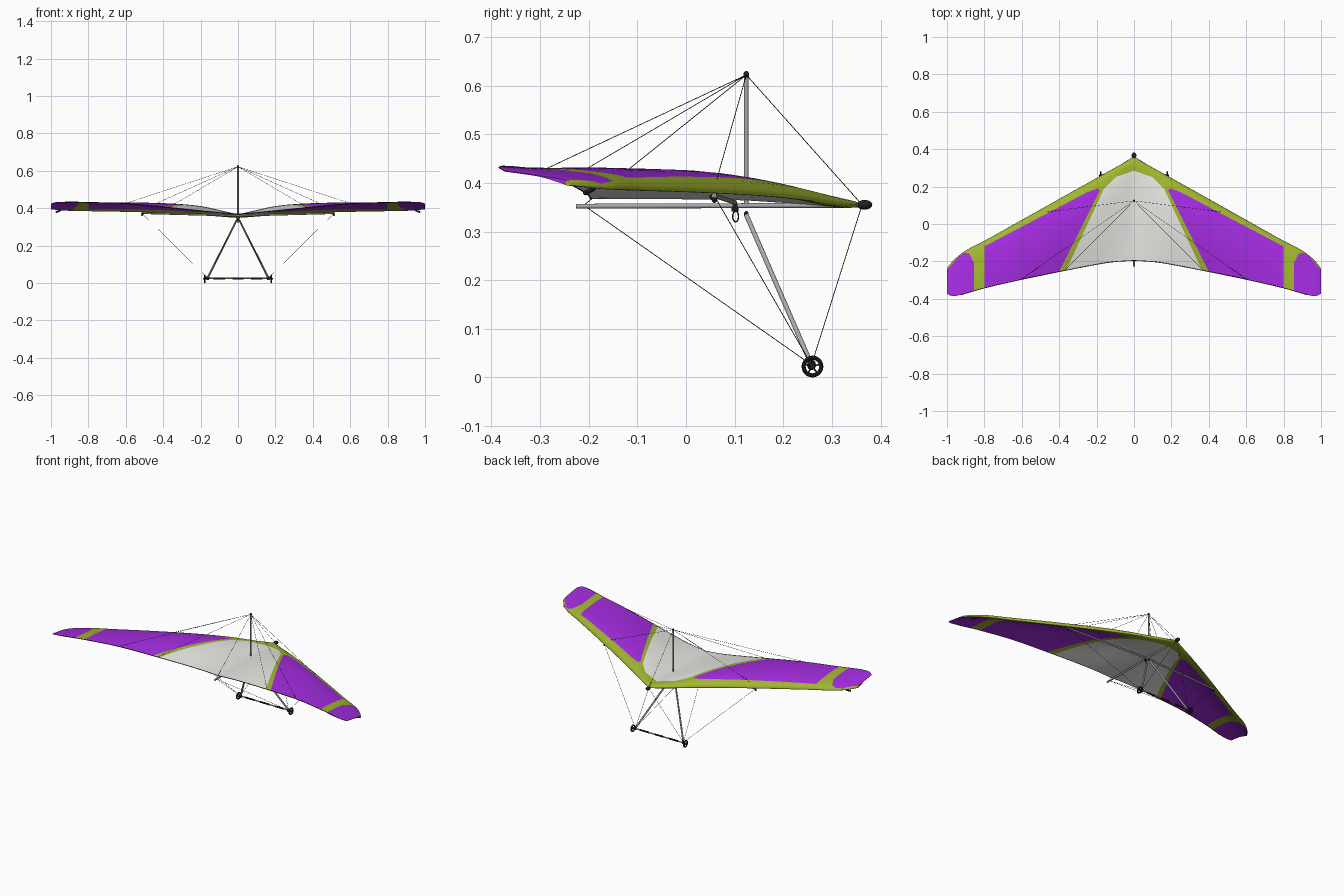
import bpy, bmesh, math
from mathutils import Vector, Matrix

if "Cube" in bpy.data.objects:
    bpy.data.objects.remove(bpy.data.objects["Cube"])


def material(name, rgb):
    m = bpy.data.materials.new(name)
    m.diffuse_color = (*rgb, 1)
    m.use_nodes = True
    m.node_tree.nodes["Principled BSDF"].inputs["Base Color"].default_value = m.diffuse_color
    return m


GREEN = material("lime_sail", (0.36, 0.47, 0.03))
PURPLE = material("purple_sail", (0.37, 0.025, 0.75))
WHITE = material("white_sail", (0.80, 0.80, 0.77))
METAL = material("grey_metal", (0.40, 0.40, 0.42))
BLACK = material("black_fittings", (0.015, 0.015, 0.017))


def finish(name, bm, mats, angle=40):
    me = bpy.data.meshes.new(name)
    bm.to_mesh(me)
    bm.free()
    ob = bpy.data.objects.new(name, me)
    bpy.context.collection.objects.link(ob)
    for m in mats:
        me.materials.append(m)
    bpy.ops.object.select_all(action='DESELECT')
    ob.select_set(True)
    bpy.context.view_layer.objects.active = ob
    bpy.ops.object.shade_smooth_by_angle(angle=math.radians(angle))
    return ob


def add_rod(bm, a, b, r, sides=10):
    a, b = Vector(a), Vector(b)
    rot = (b - a).to_track_quat('Z', 'Y').to_matrix().to_4x4()
    bmesh.ops.create_cone(bm, cap_ends=True, segments=sides, radius1=r, radius2=r,
                          depth=(b - a).length,
                          matrix=Matrix.Translation((a + b) / 2) @ rot)


def rods(name, segs, r, mat, sides=10):
    bm = bmesh.new()
    for a, b in segs:
        add_rod(bm, a, b, r, sides)
    return finish(name, bm, [mat])


def ball(name, co, size, mat):
    bm = bmesh.new()
    bmesh.ops.create_uvsphere(bm, u_segments=14, v_segments=10, radius=1,
                              matrix=Matrix.Translation(co) @ Matrix.Diagonal((*size, 1)))
    return finish(name, bm, [mat])


def add_ring(bm, co, ry, rz, r, n=24, k=8):
    # ring in the yz plane
    rows = []
    for i in range(n):
        a = math.tau * i / n
        rows.append([bm.verts.new((co[0] + r * math.sin(math.tau * j / k),
                                   co[1] + (ry + r * math.cos(math.tau * j / k)) * math.cos(a),
                                   co[2] + (rz + r * math.cos(math.tau * j / k)) * math.sin(a)))
                     for j in range(k)])
    for i in range(n):
        p, q = rows[i], rows[(i + 1) % n]
        for j in range(k):
            bm.faces.new((p[j], q[j], q[(j + 1) % k], p[(j + 1) % k]))


# --- sail: stations of x, front y, rear y, front z, rear z, camber, thickness
STATIONS = [
    (0.00, 0.357, -0.195, 0.355, 0.368, 0.005, 0.018),
    (0.10, 0.302, -0.201, 0.360, 0.376, 0.021, 0.024),
    (0.20, 0.246, -0.216, 0.368, 0.386, 0.034, 0.026),
    (0.37, 0.151, -0.249, 0.377, 0.403, 0.036, 0.026),
    (0.60, 0.022, -0.296, 0.384, 0.424, 0.026, 0.024),
    (0.80, -0.090, -0.342, 0.388, 0.431, 0.016, 0.021),
    (0.90, -0.142, -0.371, 0.390, 0.433, 0.011, 0.018),
    (0.95, -0.180, -0.384, 0.392, 0.433, 0.008, 0.015),
    (0.98, -0.211, -0.383, 0.395, 0.430, 0.006, 0.012),
    (1.00, -0.238, -0.372, 0.397, 0.424, 0.004, 0.009),
]
CHORD = [0, .004, .014, .03, .05, .08, .12, .18, .25, .33, .42, .5, .6, .7, .8, .9, 1]


def section(s):
    x, y0, y1, z0, z1, camber, thick = s

    def point(t, side):
        z = z0 + (z1 - z0) * t + camber * math.sin(math.pi * t ** 0.78)
        h = thick / 2 * math.sqrt(min(t / 0.05, 1)) * max(0, 1 - t / 0.45)
        return (x, y0 + (y1 - y0) * t, z + side * (h + (0.001 if t > 0 else 0)))
    return [point(t, 1) for t in reversed(CHORD)] + [point(t, -1) for t in CHORD[1:]]


def fine_stations(steps=4):
    out = []
    for i in range(len(STATIONS) - 1):
        s = [Vector(STATIONS[max(0, min(len(STATIONS) - 1, i + k))]) for k in (-1, 0, 1, 2)]
        span = s[2][0] - s[1][0]
        m1 = (s[2] - s[0]) / (s[2][0] - s[0][0]) * span
        m2 = (s[3] - s[1]) / (s[3][0] - s[1][0]) * span
        for k in range(steps):
            u = k / steps
            out.append(s[1] * (2*u**3 - 3*u*u + 1) + m1 * (u**3 - 2*u*u + u)
                       + s[2] * (3*u*u - 2*u**3) + m2 * (u**3 - u*u))
    return out + [Vector(STATIONS[-1])]


# convex colour panels seen from above, outlined clockwise
PANELS = [
    (1, [(.40, -.255), (.182, .18), (.195, .19), (.25, .17), (.8, -.12), (.8, -.5)]),
    (1, [(.855, -.5), (.855, -.21), (.88, -.16), (.905, -.153), (.94, -.175), (1.0, -.247)]),
    (2, [(0, .285), (.1, .25), (.16, .19), (.362, -.245)]),
]

bm = bmesh.new()
stations = fine_stations()
rows = [[bm.verts.new(p) for p in section(s)] for s in stations]
for p, q in zip(rows, rows[1:]):
    for j in range(len(p)):
        k = (j + 1) % len(p)
        bm.faces.new((p[j], p[k], q[k], q[j]))
n = len(CHORD)
last = rows[-1]
for i in range(n - 1):          # tip cap
    lo, lo2 = last[2 * n - 2 - i], last[2 * n - 3 - i]
    bm.faces.new([last[i], last[i + 1], lo2, lo] if lo2 != last[i + 1] else [last[i], lo2, lo])
bmesh.ops.recalc_face_normals(bm, faces=bm.faces)
for _, pts in PANELS:
    for a, b in zip(pts, pts[1:]):
        bmesh.ops.bisect_plane(bm, geom=bm.verts[:] + bm.edges[:] + bm.faces[:], dist=1e-5,
                               plane_co=(*a, 0), plane_no=(b[1] - a[1], a[0] - b[0], 0))
for f in bm.faces:
    c = f.calc_center_median()
    for index, pts in PANELS:
        if all((b[0]-a[0]) * (c.y-a[1]) - (b[1]-a[1]) * (c.x-a[0]) < 0
               for a, b in zip(pts, pts[1:])):
            f.material_index = index
sail = finish("sail", bm, [GREEN, PURPLE, WHITE], 50)
mirror = sail.modifiers.new("mirror", 'MIRROR')
mirror.merge_threshold = 0.0005

# --- dark hem along the rear edge
rear = [(s[0], s[2], s[4]) for s in stations if s[0] < 0.93]
flip = lambda p: (-p[0], p[1], p[2])
hem = list(zip(rear, rear[1:]))
rods("rear_hem", hem + [(flip(a), flip(b)) for a, b in hem], 0.0022, BLACK, 6)

# --- frame tubes
MAST, NOSE, TAIL = (0, .124, .622), (0, .362, .355), (0, -.21, .354)
rods("keel", [((0, -.226, .352), (0, .36, .354))], 0.005, METAL, 14)
rods("king_post", [((0, .124, .352), MAST)], 0.0045, METAL, 12)
ball("king_post_cap", MAST, (.006, .006, .008), BLACK)
ball("nose_cone", (0, .367, .355), (.013, .016, .010), BLACK)
ball("keel_bracket", (0, .124, .336), (.008, .005, .006), BLACK)
rods("hang_strap", [((0, .101, .341), (0, .101, .358))], 0.007, BLACK, 8)
bm = bmesh.new()
add_ring(bm, (0, .102, .331), .006, .011, .0015)
finish("hang_ring", bm, [BLACK])
rods("base_bar", [((-.18, .26, .025), (.18, .26, .025))], 0.0035, METAL, 12)
rods("bar_grips", [((x - .03, .26, .025), (x + .03, .26, .025)) for x in (-.1, 0, .1)],
     0.005, BLACK, 12)

wires = [(MAST, NOSE), (MAST, TAIL)]
for side, s in (("left", -1), ("right", 1)):
    corner, joint = (s * .163, .258, .026), (s * .515, .058, .374)
    rods(side + "_cross_bar", [((0, .1, .36), joint)], 0.005, METAL, 10)
    rods(side + "_cross_bar_end", [((s * .507, .052, .374), (s * .515, .06, .362))],
         0.005, BLACK, 8)
    rods(side + "_down_tube", [((s * .008, .124, .334), corner)], 0.005, METAL, 12)
    ball(side + "_corner_bracket", corner, (.011, .009, .011), BLACK)
    rods(side + "_front_spar_end", [((s * .95, -.19, .388), (s * .972, -.208, .379))],
         0.005, BLACK, 10)
    # wheel: tyre, hub and five spokes
    x, y, z = s * .178, .26, .0225
    bm = bmesh.new()
    add_ring(bm, (x, y, z), .0182, .0182, .0042)
    add_rod(bm, (x - .008, y, z), (x + .008, y, z), .005, 12)
    for i in range(5):
        a = math.tau * i / 5 + math.pi / 2
        add_rod(bm, (x, y, z), (x, y + .017 * math.cos(a), z + .017 * math.sin(a)), .0016, 6)
    finish(side + "_wheel", bm, [BLACK])
    wires += [(MAST, (s * .6, -.294, .426)), (MAST, (s * .37, -.247, .404)),
              (MAST, (s * .52, .058, .388)), (corner, NOSE), (corner, TAIL), (corner, joint)]
rods("rigging_wires", wires, 0.0008, BLACK, 6)
